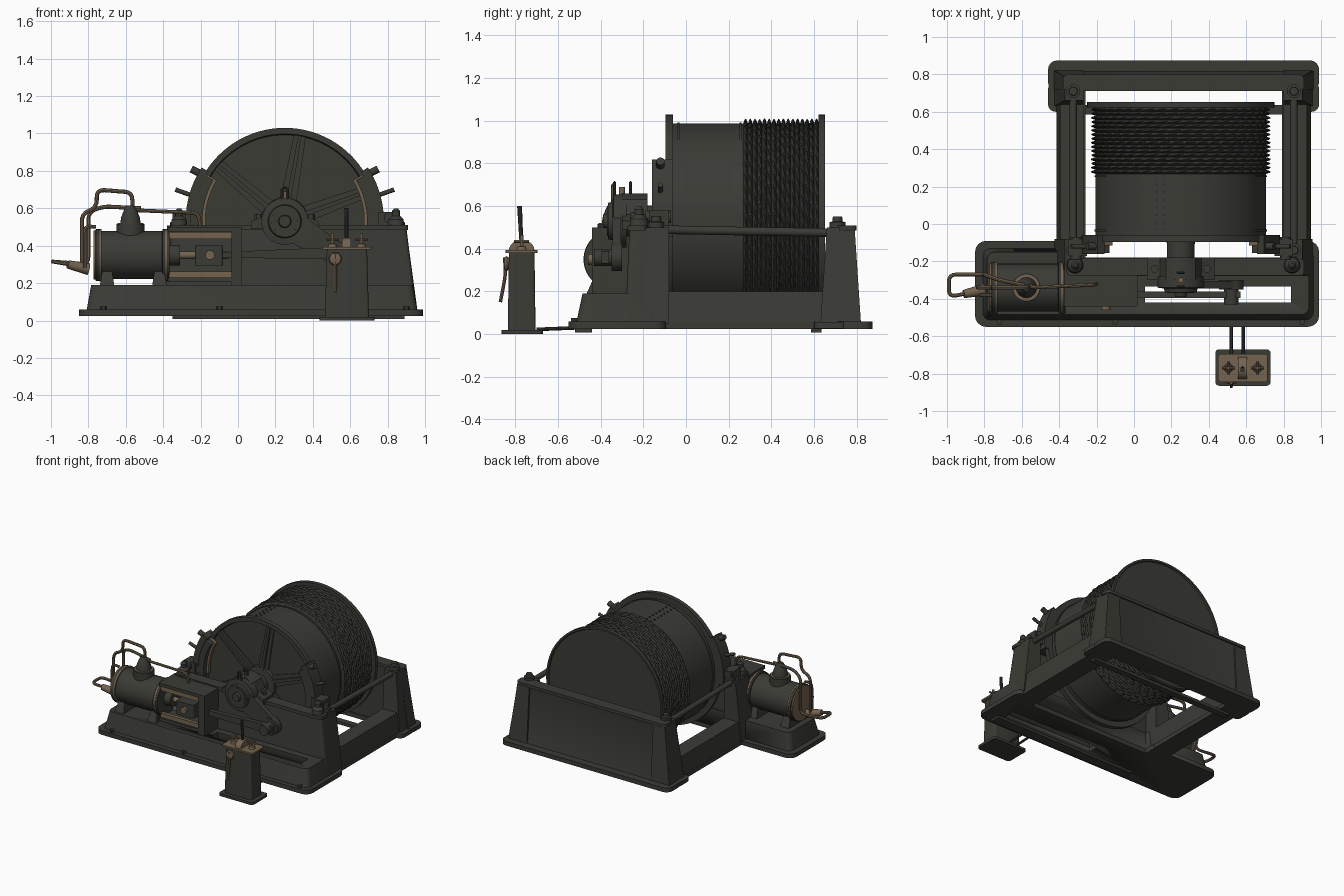
import bpy, bmesh, math, random
from mathutils import Vector

if "Cube" in bpy.data.objects:
    bpy.data.objects.remove(bpy.data.objects["Cube"])
random.seed(3)

def material(name, rgb):
    m = bpy.data.materials.new(name)
    m.diffuse_color = (*rgb, 1)
    m.use_nodes = True
    m.node_tree.nodes["Principled BSDF"].inputs["Base Color"].default_value = m.diffuse_color
    return m
IRON = material("dark_iron", (0.043, 0.044, 0.036))
ROPE = material("wire_rope", (0.036, 0.036, 0.030))
TAN = material("aged_brass", (0.175, 0.125, 0.080))
CX, CZ = 0.25, 0.53        # drum axis
MX = 0.265                 # base mirror plane

def finish(name, bm, mat, angle=35):
    bmesh.ops.recalc_face_normals(bm, faces=bm.faces[:])
    me = bpy.data.meshes.new(name)
    bm.to_mesh(me)
    bm.free()
    me.materials.append(mat)
    o = bpy.data.objects.new(name, me)
    bpy.context.collection.objects.link(o)
    bpy.ops.object.select_all(action='DESELECT')
    o.select_set(True)
    bpy.context.view_layer.objects.active = o
    bpy.ops.object.shade_smooth_by_angle(angle=math.radians(angle))
    return o

def taper(name, a, z0, b, z1, mat=IRON, bevel=0.0, inset=None):
    """Block between rectangles a and b, each (x0, x1, y0, y1)."""
    bm = bmesh.new()
    ring = lambda r, z: [bm.verts.new(p) for p in ((r[0], r[2], z), (r[1], r[2], z), (r[1], r[3], z), (r[0], r[3], z))]
    lo, hi = ring(a, z0), ring(b, z1)
    bm.faces.new(lo[::-1]); bm.faces.new(hi)
    for i in range(4):
        bm.faces.new((lo[i], lo[(i+1) % 4], hi[(i+1) % 4], hi[i]))
    bm.normal_update()
    if inset:
        fs = [f for f in bm.faces if f.normal.dot(Vector(inset)) > 0.8]
        bmesh.ops.inset_region(bm, faces=fs, thickness=0.05, depth=-0.012)
    if bevel:
        es = [e for e in bm.edges if abs((e.verts[0].co - e.verts[1].co).z) > 0.8 * (z1 - z0)]
        bmesh.ops.bevel(bm, geom=es, offset=bevel, segments=4, profile=0.5, affect='EDGES')
    return finish(name, bm, mat)

def box(name, x0, x1, y0, y1, z0, z1, mat=IRON, bevel=0.0):
    return taper(name, (x0, x1, y0, y1), z0, (x0, x1, y0, y1), z1, mat, bevel)

def lathe(name, p0, p1, profile, mat=IRON, seg=32):
    """Turned part; profile is (distance along the axis, radius)."""
    p0 = Vector(p0); d = (Vector(p1) - p0).normalized()
    q = d.to_track_quat('Z', 'Y')
    bm = bmesh.new()
    rings = [[bm.verts.new(p0 + q @ Vector((r*math.cos(2*math.pi*i/seg), r*math.sin(2*math.pi*i/seg), t)))
              for i in range(seg)] for t, r in profile]
    for a, b in zip(rings, rings[1:]):
        for i in range(seg):
            bm.faces.new((a[i], a[(i+1) % seg], b[(i+1) % seg], b[i]))
    bm.faces.new(rings[0]); bm.faces.new(rings[-1])
    return finish(name, bm, mat)

def cyl(name, p0, p1, r, mat=IRON, seg=24, r2=None):
    L = (Vector(p1) - Vector(p0)).length
    return lathe(name, p0, p1, [(0, r), (L, r if r2 is None else r2)], mat, seg)

def prism(name, pts, y0, y1, mat=IRON):
    """Outline in x-z, extruded along y."""
    bm = bmesh.new()
    a = [bm.verts.new((x, y0, z)) for x, z in pts]
    b = [bm.verts.new((x, y1, z)) for x, z in pts]
    bm.faces.new(a); bm.faces.new(b[::-1])
    for i in range(len(pts)):
        j = (i+1) % len(pts)
        bm.faces.new((a[i], a[j], b[j], b[i]))
    return finish(name, bm, mat)

def arc_block(name, r0, r1, a0, a1, y0, y1, mat=IRON, n=12):
    P = lambda r, t: (CX + r*math.cos(math.radians(t)), CZ + r*math.sin(math.radians(t)))
    ts = [a0 + (a1-a0)*i/n for i in range(n+1)]
    return prism(name, [P(r0, t) for t in ts] + [P(r1, t) for t in ts[::-1]], y0, y1, mat)

def pipe(name, pts, r, mat=TAN, fillet=0.04):
    """Round pipe along a path with rounded corners."""
    v = [Vector(p) for p in pts]; out = [v[0]]
    for a, b, c in zip(v, v[1:], v[2:]):
        s = b + (a-b).normalized()*min(fillet, (a-b).length*0.45)
        e = b + (c-b).normalized()*min(fillet, (c-b).length*0.45)
        out += [s*(1-t)**2 + b*2*t*(1-t) + e*t*t for t in (0, .25, .5, .75, 1)]
    out.append(v[-1])
    cu = bpy.data.curves.new(name, 'CURVE')
    cu.dimensions = '3D'; cu.bevel_depth = r; cu.bevel_resolution = 2; cu.use_fill_caps = True
    sp = cu.splines.new('POLY'); sp.points.add(len(out)-1)
    for p, q in zip(sp.points, out):
        p.co = (*q, 1)
    cu.materials.append(mat)
    o = bpy.data.objects.new(name, cu)
    bpy.context.collection.objects.link(o)
    bpy.ops.object.select_all(action='DESELECT')
    o.select_set(True); bpy.context.view_layer.objects.active = o
    bpy.ops.object.convert(target='MESH')
    bpy.ops.object.shade_smooth_by_angle(angle=math.radians(40))

def cut(o, *r):
    c = box("cutter", *r)
    m = o.modifiers.new("cut", 'BOOLEAN')
    m.operation = 'DIFFERENCE'; m.object = c; m.solver = 'EXACT'
    bpy.context.view_layer.objects.active = o
    bpy.ops.object.modifier_apply(modifier="cut")
    bpy.data.objects.remove(c)

def mx(x0, x1, s):         # mirror an x range across the base centre
    return (x0, x1) if s > 0 else (2*MX - x1, 2*MX - x0)

# Base: foot flange, engine bench, walls, corner posts
f = box("front_flange", -0.85, 0.99, -0.55, -0.09, 0.025, 0.058, bevel=0.06)
bench = taper("engine_bench", (-0.81, 0.96, -0.515, -0.13), 0.05, (-0.785, 0.935, -0.485, -0.15), 0.19, bevel=0.04)
for o in (f, bench):
    cut(o, 0.06, 0.84, -0.42, -0.335, -0.1, 0.4)
    cut(o, -0.26, 0.79, -0.18, 0.1, -0.1, 0.4)
box("rear_flange", -0.46, 0.99, 0.71, 0.875, 0.025, 0.058, bevel=0.05)
taper("front_wall", (-0.40, 0.955, -0.285, -0.19), 0.06, (-0.35, 0.90, -0.265, -0.19), 0.50, bevel=0.02)
box("front_wall_lip", -0.36, 0.91, -0.275, -0.185, 0.485, 0.51, bevel=0.02)
taper("rear_wall", (-0.43, 0.96, 0.72, 0.82), 0.05, (-0.37, 0.90, 0.72, 0.79), 0.49, inset=(0, 1, 0))
box("rear_wall_lip", -0.38, 0.91, 0.71, 0.80, 0.485, 0.508, bevel=0.03)
for s, side in ((1, "right"), (-1, "left")):
    a, b = mx(0.80, 0.955, s), mx(0.80, 0.90, s)
    taper(side+"_front_post", (*a, -0.27, -0.08), 0.05, (*b, -0.24, -0.08), 0.50)
    taper(side+"_rear_post", (*a, 0.63, 0.82), 0.05, (*b, 0.66, 0.79), 0.50)
    taper(side+"_side_wall", (*mx(0.80, 0.945, s), -0.1, 0.66), 0.05, (*mx(0.80, 0.925, s), -0.1, 0.66), 0.20)
    box(side+"_side_flange", *mx(0.79, 0.945, s), -0.1, 0.72, 0.025, 0.058)
    box(side+"_flange_pad", *mx(0.85, 0.99, s), 0.60, 0.76, 0.026, 0.057, bevel=0.04)
    x = MX + s*0.59
    cyl(side+"_tie_rod", (x, -0.16, 0.49), (x, 0.70, 0.475), 0.02)
    for y in (-0.14, 0.71):
        lathe(side+"_post_bolt", (x, y, 0.50), (x, y, 1), [(0, .038), (.025, .038), (.027, .024), (.05, .022)], seg=12)
    lathe(side+"_post_finial", (x-0.01*s, -0.22, 0.50), (x-0.01*s, -0.22, 1),
          [(0, .045), (.04, .04), (.06, .02), (.085, .022), (.10, .01)])
for y in (-0.09, 0.61):
    box("foot_rail", -0.35, 0.89, y-0.025, y+0.025, 0.008, 0.03) if y > 0 else box("foot_rail", -0.35, 0.89, -0.52, -0.44, 0.008, 0.03)
for x in (-0.72, -0.1, 0.9):
    cyl("anchor_bolt", (x, -0.525, 0.05), (x, -0.525, 0.075), 0.016, seg=6)

# Drum with flanges, spokes and rivets
cyl("drum", (CX, -0.065, CZ), (CX, 0.63, CZ), 0.457, seg=96)
lathe("rear_drum_flange", (CX, 0.622, CZ), (CX, 1, CZ), [(0, .455), (0, .5), (.03, .5), (.03, .485), (.02, .48)], seg=96)
lathe("brake_rim", (CX, -0.06, CZ), (CX, -1, CZ), [(0, .455), (0, .5), (.035, .5), (.035, .468), (.006, .462)], seg=96)
for k in range(6):
    t = math.radians(80 + 60*k)
    u, w = Vector((math.cos(t), math.sin(t))), Vector((-math.sin(t), math.cos(t)))
    for h, y in ((0.032, -0.075), (0.009, -0.092)):
        q = [Vector((CX, CZ)) + u*r + w*e for r, e in ((.08, h*1.4), (.465, h), (.465, -h), (.08, -h*1.4))]
        prism("spoke", q, y, -0.06)
for x in (0.125, 0.165):
    for i in range(8):
        z = CZ + math.sqrt(0.457**2 - (x-CX)**2)
        cyl("drum_rivet", (x, -0.03+i*0.04, z-0.005), (x, -0.03+i*0.04, z+0.007), 0.007, seg=6)
for y in (-0.04, 0.25):
    lathe("drum_band", (CX, y, CZ), (CX, 1, CZ), [(0, .45), (0, .461), (.01, .461), (.01, .45)], seg=96)

# Wound rope: bumpy rings with twisted strands
bm = bmesh.new(); wraps, per, na = 16, 8, 220; rows = []
for i in range(wraps*per + 1):
    w, u = divmod(i, per)
    if u == 0:
        lift, ph = random.uniform(-0.003, 0.003), random.uniform(0, 6.28)
    row = []
    for j in range(na):
        a = 2*math.pi*j/na
        c = math.sin(math.pi*u/per)
        r = 0.456 + c*(0.020 + lift*math.sin(a*2+ph) + 0.0045*math.sin(a*44 + u*1.1 + ph))
        row.append(bm.verts.new((CX + r*math.cos(a), 0.268 + 0.355*i/(wraps*per), CZ + r*math.sin(a))))
    rows.append(row)
for a, b in zip(rows, rows[1:]):
    for j in range(na):
        bm.faces.new((a[j], a[(j+1) % na], b[(j+1) % na], b[j]))
finish("wound_rope", bm, ROPE, 30)

# Shaft, bearing and crank
lathe("drum_hub", (CX, -0.06, CZ), (CX, -1, CZ), [(0, .13), (.03, .125), (.035, .075), (.31, .07), (.31, .035), (.33, .03)])
prism("bearing_block", [(0.07, 0.49), (0.43, 0.49), (0.43, 0.53), (0.36, 0.56), (0.33, 0.63), (0.28, 0.66),
                        (0.22, 0.66), (0.17, 0.63), (0.14, 0.56), (0.07, 0.53)], -0.30, -0.18)
lathe("crank_boss", (CX, -0.28, CZ), (CX, -1, CZ), [(0, .125), (.06, .125), (.065, .09), (.085, .085)])
for x in (0.11, 0.39):
    cyl("bearing_bolt", (x, -0.24, 0.52), (x, -0.24, 0.57), 0.022, seg=6)
for y in (-0.335, -0.26):
    pipe("lifting_eye", [(CX-.015, y, .62), (CX-.015, y, .71), (CX+.015, y, .71), (CX+.015, y, .62)], 0.007, IRON, 0.014)
cyl("oil_cup", (CX, -0.30, 0.64), (CX, -0.30, 0.69), 0.015, TAN)
d = Vector((0.27, -0.17)).normalized(); n = Vector((-d.y, d.x))
A, B = Vector((CX, CZ)), Vector((0.52, 0.36))
prism("crank_arm", [A+n*.085, B+n*.06, B-n*.06, A-n*.085], -0.345, -0.305)
cyl("crank_end", (0.52, -0.30, 0.36), (0.52, -0.35, 0.36), 0.065)
cyl("crank_pin", (0.52, -0.30, 0.36), (0.52, -0.43, 0.36), 0.04)
prism("connecting_rod", [(-0.1, 0.365), (0.47, 0.39), (0.57, 0.39), (0.57, 0.33), (0.47, 0.33), (-0.1, 0.335)], -0.395, -0.36)

# Brake shoes and levers
for s, side in ((1, "right"), (-1, "left")):
    g = lambda a: a if s > 0 else 180 - a
    arc_block(side+"_brake_lining", 0.425, 0.485, g(-4), g(31), -0.115, -0.09, TAN)
    arc_block(side+"_brake_shoe", 0.485, 0.53, g(-8), g(33), -0.16, -0.06)
    arc_block(side+"_brake_web", 0.44, 0.50, g(-8), g(30), -0.155, -0.115)
    X = lambda v: CX + s*v
    cyl(side+"_brake_lever", (X(.50), -.12, .67), (X(.585), -.12, .70), 0.012)
    cyl(side+"_brake_stop", (X(.46), -.12, .79), (X(.50), -.12, .81), 0.02, seg=12)
    cyl(side+"_brake_pivot", (X(.56), -.19, .55), (X(.56), -.07, .55), 0.03)
    box(side+"_brake_bracket", *sorted((X(.50), X(.60))), -0.17, -0.08, 0.49, 0.58)

# Steam cylinder, valve and guide
Y, Z = -0.34, 0.35
lathe("steam_cylinder", (-0.765, Y, Z), (1, Y, Z), [(0, .12), (.005, .138), (.03, .138), (.032, .128), (.36, .128), (.362, .138), (.40, .138)], seg=40)
cyl("cylinder_end_cover", (-0.772, Y, Z), (-0.755, Y, Z), 0.132, TAN, 40)
for x in (-0.735, -0.385):
    cyl("cylinder_band", (x-.006, Y, Z), (x+.006, Y, Z), 0.1405, TAN, 40)
for x in (-0.70, -0.42):
    taper("cylinder_foot", (x-.04, x+.04, -.47, -.21), .18, (x-.025, x+.025, -.43, -.25), .27)
lathe("valve_chest", (-0.575, Y, 0.45), (-0.575, Y, 1), [(0, .075), (.065, .075), (.07, .055), (.10, .05), (.14, .035), (.165, .02)])
cyl("valve_cover", (-0.575, Y, 0.513), (-0.575, Y, 0.521), 0.07, TAN)
for y in (-0.415, -0.265):
    for z in (0.455, 0.245):
        box("guide_bar", -0.37, 0.0, y-.014, y+.014, z-.018, z+.018, TAN)
for z in (0.475, 0.205):
    box("guide_plate", -0.375, 0.02, -0.44, -0.24, z, z+0.025)
box("guide_end_frame", -0.035, 0.02, -0.44, -0.24, 0.19, 0.50)
cyl("piston_rod", (-0.38, Y, Z), (-0.05, Y, Z), 0.02, TAN)
box("crosshead", -0.23, -0.08, -0.44, -0.25, 0.295, 0.40, bevel=0.015)
cyl("crosshead_pin", (-0.15, -0.46, Z), (-0.15, -0.24, Z), 0.025, TAN)
cyl("gland", (-0.365, Y, Z), (-0.31, Y, Z), 0.055)

# Pipework
pipe("steam_pipe", [(-.565, Y, .55), (-.565, Y, .685), (-.755, Y, .70), (-.755, Y, .605), (-.835, Y, .57), (-.835, Y, .29)], 0.011)
pipe("supply_pipe", [(-.52, Y, .60), (-.72, -.30, .61), (-.80, -.27, .58), (-.80, -.27, .30), (-.99, -.27, .315), (-.99, -.39, .315), (-.84, -.36, .29)], 0.011)
pipe("drain_pipe", [(-.76, -.38, .50), (-.82, -.38, .505), (-.82, -.38, .28)], 0.010)
pipe("control_pipe", [(-.56, Y, .59), (-.21, -.325, .575), (-.20, -.32, .48)], 0.010)
cyl("pipe_elbow", (-0.91, -.375, .30), (-0.80, -.35, .275), 0.022, TAN, 12, 0.032)

# Control stand
box("stand_foot", 0.435, 0.73, -0.865, -0.67, 0.0, 0.02, bevel=0.02)
taper("stand_column", (0.465, 0.70, -0.835, -0.705), 0.02, (0.475, 0.69, -0.83, -0.71), 0.385, bevel=0.012)
box("stand_top_plate", 0.45, 0.715, -0.845, -0.695, 0.38, 0.393, TAN, bevel=0.015)
dome = [(-0.06 * math.cos(math.pi*i/12), 0.392 + 0.05*math.sin(math.pi*i/12)) for i in range(13)]
q = prism("stand_quadrant", dome, -0.025, 0.025, TAN)
q.rotation_euler = (0, 0, math.pi/2); q.location = (0.58, -0.77, 0)
for x in (0.505, 0.66):
    lathe("valve_spindle", (x, -.77, .39), (x, -.77, 1), [(0, .025), (.02, .02), (.022, .008), (.075, .008)], TAN, 16)
    for t in (0, math.pi/2):
        c, s = 0.035*math.cos(t), 0.035*math.sin(t)
        cyl("valve_handle", (x-c, -.77-s, .435), (x+c, -.77+s, .435), 0.007, TAN, 8)
cyl("lever", (0.58, -.77, .40), (0.58, -.78, .60), 0.009, IRON, 10, 0.012)
lathe("side_valve", (0.52, -.825, .33), (0.52, -1, .33), [(0, .025), (.015, .035), (.025, .03), (.03, .012)], TAN, 20)
pipe("foot_lever", [(0.52, -.85, .36), (0.52, -.845, .28), (0.52, -.87, .15)], 0.008)
for x in (0.52, 0.585):
    cyl("control_rod", (x, -0.70, 0.022), (x, -0.50, 0.03), 0.009, IRON, 10)
